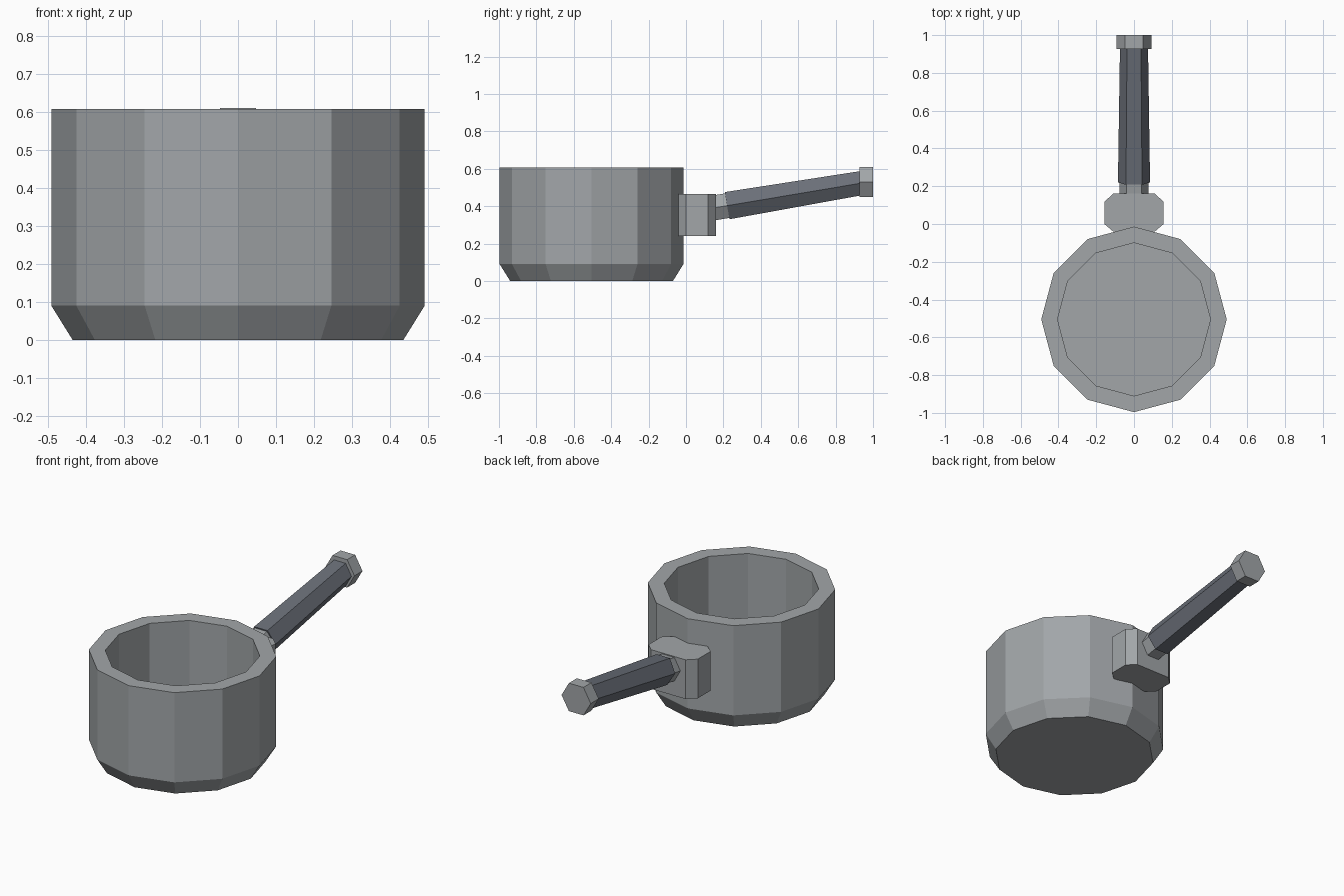
import bpy, bmesh, math
from mathutils import Vector

if "Cube" in bpy.data.objects:
    bpy.data.objects.remove(bpy.data.objects["Cube"])


def material(name, rgb):
    m = bpy.data.materials.new(name)
    m.diffuse_color = (*rgb, 1)
    m.use_nodes = True
    m.node_tree.nodes["Principled BSDF"].inputs["Base Color"].default_value = m.diffuse_color
    return m


STEEL = material("steel grey", (0.36, 0.38, 0.395))
GRIP = material("dark slate", (0.145, 0.16, 0.19))


def loft(name, rings, mat):
    """Skin a list of equal-length point rings and cap both ends."""
    bm = bmesh.new()
    loops = [[bm.verts.new(p) for p in ring] for ring in rings]
    for a, b in zip(loops, loops[1:]):
        for i in range(len(a)):
            j = (i + 1) % len(a)
            bm.faces.new((a[i], a[j], b[j], b[i]))
    bm.faces.new(loops[0])
    bm.faces.new(loops[-1])
    bmesh.ops.recalc_face_normals(bm, faces=bm.faces)
    me = bpy.data.meshes.new(name)
    bm.to_mesh(me)
    bm.free()
    ob = bpy.data.objects.new(name, me)
    me.materials.append(mat)
    bpy.context.collection.objects.link(ob)
    return ob


def ring(centre, axis, r, n):
    """Regular polygon around an axis, with one vertex on the x axis."""
    u = Vector((1, 0, 0))
    v = Vector(axis).normalized().cross(u)
    steps = [2 * math.pi * i / n for i in range(n)]
    return [Vector(centre) + u * r * math.cos(t) + v * r * math.sin(t) for t in steps]


# Pot: outer wall with bevelled foot, flat rim, hollow inside
profile = [(0.435, 0), (0.491, 0.09), (0.491, 0.607), (0.405, 0.607), (0.405, 0.09)]
loft("pot", [ring((0, -0.505, z), (0, 0, 1), r, 12) for r, z in profile], STEEL)

# Bracket: block with cut corners against the pot wall
half = [(0.11, -0.04), (0.157, 0.0), (0.157, 0.117), (0.11, 0.161)]
plan = half + [(-x, y) for x, y in reversed(half)]
loft("bracket", [[(x, y, z) for x, y in plan] for z in (0.24, 0.466)], STEEL)

# Sloping six-sided neck and tapered grip share one axis
AXIS = Vector((0, 1, 0.168))


def on_axis(y):
    return Vector((0, 0.22, 0.403)) + AXIS * (y - 0.22)


def rod(name, y0, r0, y1, r1, mat):
    loft(name, [ring(on_axis(y0), AXIS, r0, 6), ring(on_axis(y1), AXIS, r1, 6)], mat)


rod("neck", 0.11, 0.077, 0.24, 0.077, STEEL)
rod("grip", 0.22, 0.085, 0.95, 0.074, GRIP)

# End cap, level with the ground
loft("end_cap", [ring((0, y, 0.53), (0, 1, 0), 0.093, 6) for y in (0.927, 1.0)], STEEL)
